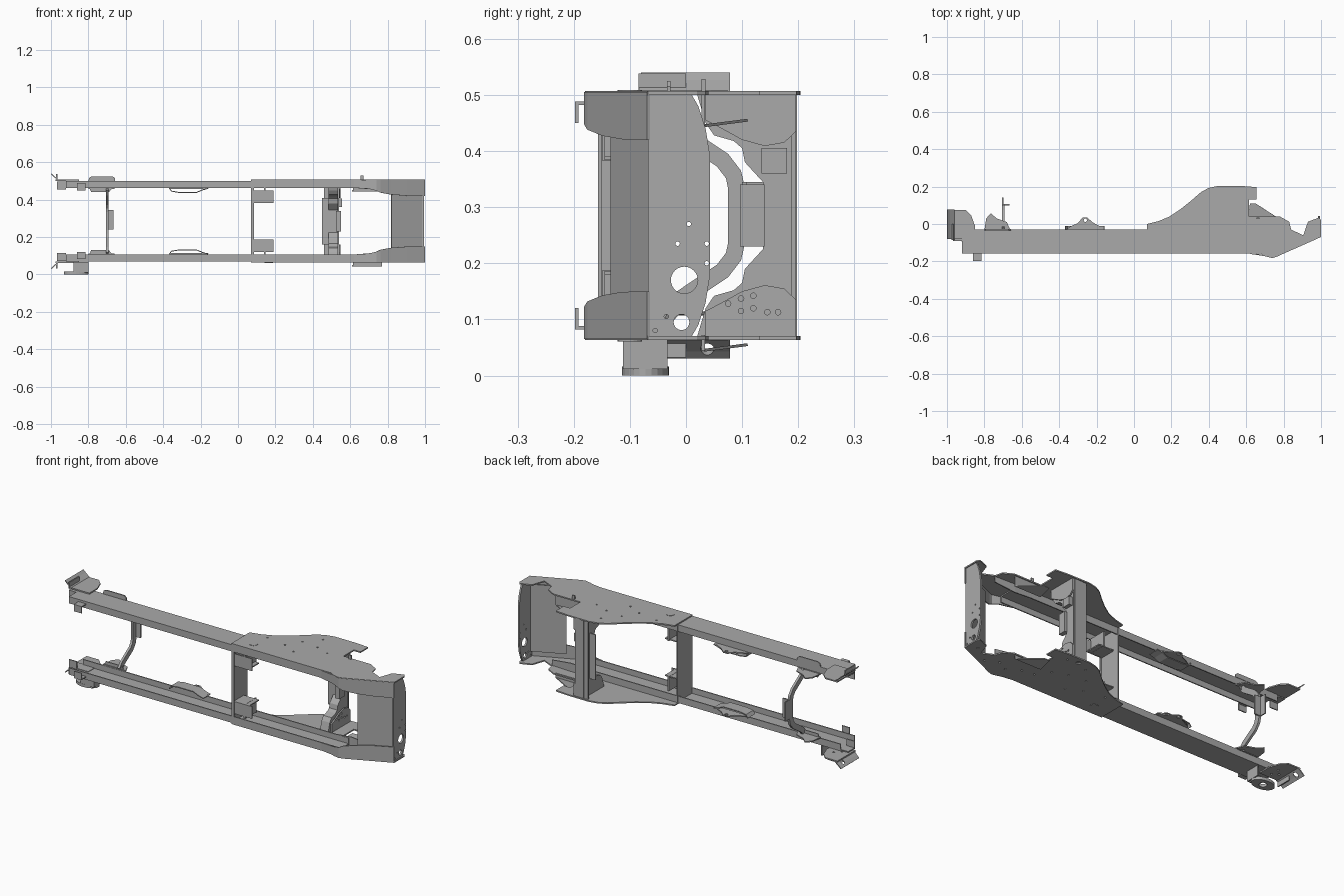
import bpy, bmesh, math
from mathutils import Vector

CZ = 0.285          # mirror plane between the two rails
steel = bpy.data.materials.new("steel grey")
steel.diffuse_color = (0.40, 0.40, 0.40, 1)


def finish(name, bm, mirror):
    if mirror:
        geo = bmesh.ops.duplicate(bm, geom=bm.verts[:] + bm.edges[:] + bm.faces[:])["geom"]
        for v in geo:
            if isinstance(v, bmesh.types.BMVert):
                v.co.z = 2 * CZ - v.co.z
    bmesh.ops.recalc_face_normals(bm, faces=bm.faces[:])
    me = bpy.data.meshes.new(name)
    bm.to_mesh(me)
    bm.free()
    ob = bpy.data.objects.new(name, me)
    bpy.context.collection.objects.link(ob)
    me.materials.append(steel)
    return ob


def place(axis, p, d):
    return {'x': (d, p[0], p[1]), 'y': (p[0], d, p[1]), 'z': (p[0], p[1], d)}[axis]


def prism(name, axis, pts, a, b, mirror=True):
    """Extrude a closed outline along an axis."""
    bm = bmesh.new()
    lo = [bm.verts.new(place(axis, p, a)) for p in pts]
    hi = [bm.verts.new(place(axis, p, b)) for p in pts]
    bm.faces.new(lo)
    bm.faces.new(hi)
    n = len(pts)
    for i in range(n):
        j = (i + 1) % n
        bm.faces.new((lo[i], lo[j], hi[j], hi[i]))
    return finish(name, bm, mirror)


def box(name, x0, x1, y0, y1, z0, z1, mirror=True):
    return prism(name, 'z', [(x0, y0), (x1, y0), (x1, y1), (x0, y1)], z0, z1, mirror)


def strip(name, axis, path, t, a, b, mirror=True):
    """Thicken an open path into a bent sheet and extrude it."""
    p = [Vector(q) for q in path]
    off = []
    for i, q in enumerate(p):
        d = (p[min(i + 1, len(p) - 1)] - p[max(i - 1, 0)]).normalized()
        off.append(q + Vector((-d.y, d.x)) * t)
    return prism(name, axis, [tuple(q) for q in p + off[::-1]], a, b, mirror)


def ribbon(name, left, right, t, mirror=True):
    """Sheet between two 3D edges."""
    bm = bmesh.new()
    l = [bm.verts.new(p) for p in left]
    r = [bm.verts.new(p) for p in right]
    for i in range(len(l) - 1):
        bm.faces.new((l[i], l[i + 1], r[i + 1], r[i]))
    ob = finish(name, bm, mirror)
    m = ob.modifiers.new("thickness", 'SOLIDIFY')
    m.thickness, m.offset = t, 0
    return ob


def drill(ob, axis, holes, a, b, mirror=True):
    """Cut round holes (u, v, radius) along an axis."""
    bm = bmesh.new()
    for u, v, r in holes:
        n = 24 if r > 0.01 else 10
        ring = [(u + r * math.cos(2 * math.pi * i / n), v + r * math.sin(2 * math.pi * i / n)) for i in range(n)]
        lo = [bm.verts.new(place(axis, p, a)) for p in ring]
        hi = [bm.verts.new(place(axis, p, b)) for p in ring]
        bm.faces.new(lo)
        bm.faces.new(hi)
        for i in range(n):
            j = (i + 1) % n
            bm.faces.new((lo[i], lo[j], hi[j], hi[i]))
    cut = finish(ob.name + "_cutter", bm, mirror)
    cut.hide_render = True
    cut.hide_viewport = True
    cut.display_type = 'WIRE'
    m = ob.modifiers.new("holes", 'BOOLEAN')
    m.operation, m.object, m.solver = 'DIFFERENCE', cut, 'EXACT'


# Long channel rails: web outside, flanges inward
T = 0.006
prism("side_rail", 'x', [(-0.158, 0.07), (-0.03, 0.07), (-0.03, 0.107), (-0.03 - T, 0.107),
                         (-0.03 - T, 0.07 + T), (-0.158 + T, 0.07 + T), (-0.158 + T, 0.107),
                         (-0.158, 0.107)], -0.92, 0.70)

# Outer reinforcement plates with curved shoulder and front horn
outline = [(0.07, -0.158), (0.07, 0.0), (0.13, 0.015), (0.19, 0.04), (0.25, 0.08), (0.30, 0.12),
           (0.36, 0.172), (0.40, 0.193), (0.45, 0.204), (0.58, 0.203), (0.655, 0.197), (0.655, 0.13),
           (0.615, 0.13), (0.615, 0.04), (0.78, 0.04), (0.83, 0.012), (0.84, -0.03), (0.905, -0.06),
           (0.93, 0.012), (0.99, 0.035), (1.0, 0.02), (1.0, -0.068), (0.76, -0.174), (0.735, -0.18),
           (0.70, -0.172), (0.68, -0.158)]
side = prism("side_plate", 'z', outline, 0.063, 0.07)
drill(side, 'z', [(0.49, 0.17, 0.012), (0.42, 0.14, 0.005), (0.55, 0.16, 0.005), (0.35, 0.06, 0.005),
                  (0.45, 0.05, 0.005), (0.53, 0.02, 0.005), (0.58, -0.05, 0.005), (0.3, -0.02, 0.005),
                  (0.18, 0.0, 0.005), (0.38, -0.06, 0.005), (0.65, -0.06, 0.005), (0.72, -0.1, 0.005),
                  (0.78, -0.07, 0.006), (0.85, -0.1, 0.006), (0.95, -0.03, 0.006)], 0.05, 0.0699)

# Boss with hole on each rail web
prism("web_boss", 'z', [(0.165 + 0.022 * math.cos(i * math.pi / 10), -0.1 + 0.022 * math.sin(i * math.pi / 10))
                        for i in range(20)], 0.061, 0.07)

# Widening lower flange wrapping up to the front
edge = [(0.62, -0.157), (0.70, -0.169), (0.74, -0.179), (0.76, -0.173), (0.82, -0.146), (0.90, -0.111), (0.998, -0.067)]
inner = [0.107, 0.112, 0.122, 0.132, 0.143, 0.149, 0.150]
ribbon("horn_flange", [(x, y, 0.065) for x, y in edge], [(x, y, z) for (x, y), z in zip(edge, inner)], 0.006)
ribbon("horn_top_flange", [(0.62, -0.033, 0.068), (0.72, -0.03, 0.068), (0.84, -0.035, 0.068)],
       [(0.62, -0.033, 0.107), (0.72, -0.03, 0.115), (0.84, -0.035, 0.10)], 0.006)

# Front crossmember: sloping panel and upright face with round holes
ribbon("front_slope_panel", [(0.82, -0.132, 0.10), (0.985, -0.056, 0.10)],
       [(0.82, -0.132, 0.47), (0.985, -0.056, 0.47)], 0.006, False)
half = [(-0.068, 0.066), (0.008, 0.066), (0.022, 0.09), (0.035, 0.13), (0.043, 0.18)]
face = prism("front_face", 'x', half + [(y, 2 * CZ - z) for y, z in half[::-1]], 0.985, 0.995, False)
drill(face, 'x', [(-0.003, 0.17, 0.024), (-0.008, 0.095, 0.014), (-0.055, 0.08, 0.004), (-0.035, 0.105, 0.004),
                  (0.037, 0.20, 0.004), (0.037, 0.235, 0.004), (-0.015, 0.235, 0.004), (0.005, 0.27, 0.004)],
      0.97, 1.01)

# Engine crossmember: deep U profile between the shoulder plates
uhalf = [(0.198, CZ), (0.198, 0.07), (0.02, 0.07), (0.035, 0.12), (0.05, 0.142), (0.085, 0.152),
         (0.10, 0.165), (0.105, 0.19), (0.137, 0.225)]
prism("engine_crossmember", 'x', uhalf[1:] + [(y, 2 * CZ - z) for y, z in uhalf[:0:-1]], 0.485, 0.535, False)
box("crossmember_top_plate", 0.46, 0.54, 0.188, 0.196, 0.07, CZ)
box("crossmember_rear_flange", 0.45, 0.487, 0.14, 0.146, 0.16, CZ)
box("crossmember_center_bracket", 0.525, 0.55, 0.096, 0.14, 0.23, 0.34, False)

# Perforated gusset at each end of the engine crossmember
gus = prism("crossmember_end_gusset", 'x', [(0.035, 0.07), (0.035, 0.115), (0.06, 0.128), (0.10, 0.15), (0.14, 0.161),
                                            (0.175, 0.155), (0.196, 0.135), (0.196, 0.07)], 0.54, 0.548)
drill(gus, 'x', [(0.075, 0.128, 0.005), (0.098, 0.115, 0.005), (0.098, 0.137, 0.005), (0.12, 0.12, 0.005),
                 (0.12, 0.142, 0.005), (0.145, 0.113, 0.005), (0.164, 0.113, 0.005)], 0.5401, 0.56)
box("crossmember_side_plate", 0.536, 0.556, 0.135, 0.18, 0.36, 0.405, False)

# Shoulder mounts, hung on the same side of both rails
for i, dz in enumerate((0.0, 0.40)):
    ribbon(f"shoulder_mount_{i}", [(0.61, 0.032, 0.045 + dz), (0.62, 0.11, 0.055 + dz)],
           [(0.77, 0.032, 0.045 + dz), (0.65, 0.11, 0.055 + dz)], 0.005, False)
    box(f"shoulder_mount_wall_{i}", 0.615, 0.77, 0.028, 0.034, 0.045 + dz, 0.072 + dz + i * 0.035, False)
box("locating_tab", 0.655, 0.67, 0.028, 0.035, 0.50, 0.528, False)

# Middle crossmember: upright panel with folded edges and foot brackets
box("middle_crossmember", 0.07, 0.077, -0.155, -0.028, 0.075, CZ)
box("middle_fold", 0.07, 0.085, -0.157, -0.151, 0.075, CZ)
box("foot_bracket_upright", 0.077, 0.19, -0.15, -0.144, 0.12, 0.187)
box("foot_bracket_shelf", 0.077, 0.17, -0.15, -0.06, 0.180, 0.186)
box("foot_bracket_side", 0.14, 0.147, -0.15, -0.05, 0.107, 0.187)

# Spring stop brackets on the rail inside
stop = prism("stop_bracket", 'z', [(-0.36, -0.032), (-0.35, -0.018), (-0.30, 0.005), (-0.275, 0.034), (-0.25, 0.034),
                                   (-0.22, 0.008), (-0.17, -0.018), (-0.16, -0.032)], 0.108, 0.114)
drill(stop, 'z', [(-0.26, 0.02, 0.009)], 0.10, 0.125)
strip("stop_bracket_rim", 'y', [(-0.365, 0.107), (-0.355, 0.122), (-0.32, 0.128), (-0.22, 0.128),
                                (-0.19, 0.115), (-0.16, 0.107)], 0.005, -0.075, -0.012)

# Bowed rear crossmember with its end plates and centre bracket
bow = [(-0.02, 0.10), (0.0, 0.125), (0.03, 0.145), (0.075, 0.175), (0.098, 0.205), (0.105, 0.235)]
strip("bowed_crossmember", 'x', bow + [(y, 2 * CZ - z) for y, z in bow[::-1]], 0.03, -0.705, -0.692, False)
box("bow_center_bracket", -0.705, -0.665, 0.10, 0.108, 0.24, 0.345, False)
box("bow_center_lip", -0.705, -0.699, 0.10, 0.143, 0.24, 0.345, False)
trap = [(-0.80, -0.034), (-0.79, 0.03), (-0.765, 0.058), (-0.735, 0.03), (-0.68, 0.01), (-0.66, -0.034)]
prism("bow_end_plate", 'z', trap, 0.107, 0.113)
ribbon("bow_end_flange", [(-0.795, -0.028, 0.105), (-0.67, -0.028, 0.105)],
       [(-0.785, -0.028, 0.13), (-0.69, -0.028, 0.13)], 0.005)
prism("upper_outer_bracket", 'y', [(-0.80, 0.50), (-0.795, 0.518), (-0.78, 0.525), (-0.67, 0.525), (-0.658, 0.515),
                                   (-0.658, 0.50)], -0.034, -0.028, False)

# Rear end plates with turned-out hitch tabs
end = prism("rear_end_plate", 'z', [(-0.975, -0.08), (-0.975, 0.075), (-0.90, 0.075), (-0.87, 0.045), (-0.85, -0.01),
                                    (-0.85, -0.08)], 0.062, 0.069)
drill(end, 'z', [(-0.90, 0.0, 0.006), (-0.93, -0.03, 0.006), (-0.90, -0.05, 0.006)], 0.05, 0.08)
tab = ribbon("rear_turned_tab", [(-0.96, -0.085, 0.065), (-0.985, -0.08, 0.045), (-0.998, -0.08, 0.032)],
             [(-0.96, 0.078, 0.065), (-0.985, 0.078, 0.045), (-0.998, 0.078, 0.032)], 0.005)
drill(tab, 'z', [(-0.978, 0.038, 0.012)], 0.02, 0.08)
box("rear_stop_face", -0.972, -0.966, -0.085, 0.0, 0.032, 0.068)
box("rear_clip", -0.968, -0.92, -0.09, -0.084, 0.073, 0.115)
box("rear_clip_web", -0.968, -0.85, -0.09, -0.03, 0.073, 0.079)
box("rail_hanger_tab", -0.862, -0.815, -0.198, -0.155, 0.082, 0.088)
box("rail_hanger_face", -0.862, -0.815, -0.198, -0.192, 0.082, 0.12)

# Single outrigger mount under the lower rail
box("outrigger_wall", -0.88, -0.80, -0.112, -0.106, 0.012, 0.068, False)
box("outrigger_side", -0.806, -0.80, -0.112, -0.033, 0.012, 0.068, False)
foot = prism("outrigger_foot", 'z', [(-0.865 + 0.065 * math.cos(i * math.pi / 12), -0.072 + 0.042 * math.sin(i * math.pi / 12))
                                     for i in range(24)], 0.0, 0.016, False)
drill(foot, 'z', [(-0.865, -0.072, 0.02)], -0.01, 0.03, False)
